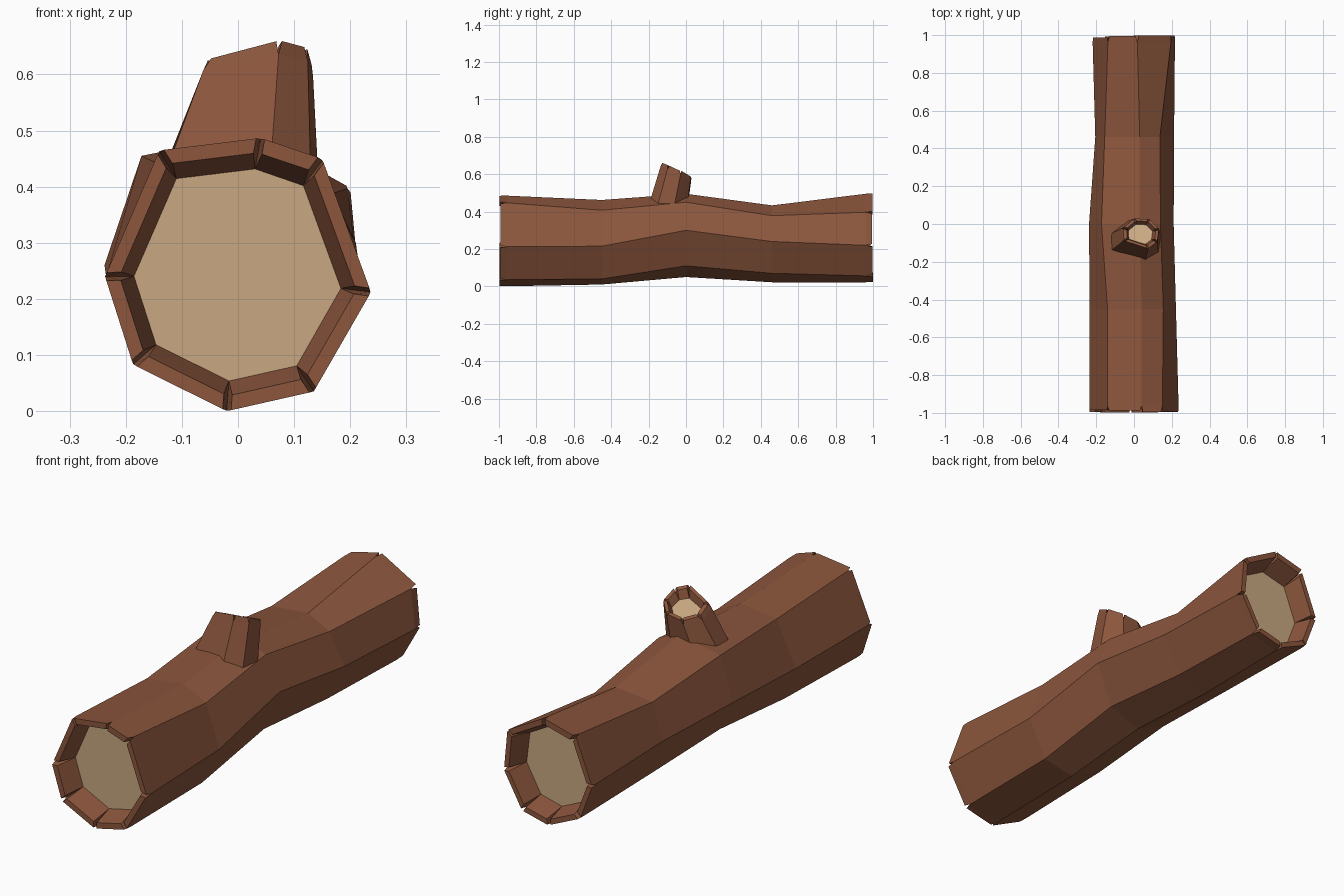
import bpy, bmesh, random
from math import cos, sin, radians
from mathutils import Vector

random.seed(4)
old = bpy.data.objects.get("Cube")
if old:
    bpy.data.objects.remove(old)


def material(name, rgb):
    m = bpy.data.materials.new(name)
    m.use_nodes = True
    colour = (*rgb, 1)
    m.diffuse_color = colour
    m.node_tree.nodes["Principled BSDF"].inputs["Base Color"].default_value = colour
    return m


BARK = material("bark brown", (0.262, 0.093, 0.046))
WOOD = material("cut wood tan", (0.58, 0.392, 0.22))


def centre(points):
    return sum(points, Vector()) / len(points)


def split_end(bm, ring, tips, depth, gap, rim):
    """Split bark lips around a recessed cut face; ring is the last body ring."""
    n = len(ring)
    base = [v.co.copy() for v in ring]
    mid, tip_mid = centre(base), centre(tips)
    out = (tip_mid - mid).normalized()
    floor_at = tip_mid - out * depth
    floor = [bm.verts.new(floor_at + (p - mid) * (1 - 2 * rim)) for p in base]
    bm.faces.new(floor).material_index = 1
    for i in range(n):
        j = (i + 1) % n
        along = (tips[j] - tips[i]).normalized() * gap
        slip = -out * random.uniform(0, depth * 0.16)
        a, b = tips[i] + along + slip, tips[j] - along + slip
        shrink = 1 - rim
        a_in = tip_mid + (tips[i] - tip_mid) * shrink + along + slip
        b_in = tip_mid + (tips[j] - tip_mid) * shrink - along + slip
        a, b, a_in, b_in = [bm.verts.new(p) for p in (a, b, a_in, b_in)]
        bm.faces.new((ring[i], ring[j], b, a))          # outer bark
        bm.faces.new((a, b, b_in, a_in))                # rim
        bm.faces.new((a_in, b_in, floor[j], floor[i]))  # inner wall
        bm.faces.new((ring[i], a, a_in, floor[i]))      # notch sides
        bm.faces.new((ring[j], floor[j], b_in, b))


def trunk(name, rings, depth, gap, rim, notch, both_ends):
    """Skin the rings, turning the end rings into split bark lips."""
    bm = bmesh.new()

    def pulled_in(end, inner):
        length = (centre(end) - centre(inner)).length
        return [p.lerp(q, notch / length) for p, q in zip(end, inner)]

    body = [list(r) for r in rings]
    body[-1] = pulled_in(rings[-1], rings[-2])
    if both_ends:
        body[0] = pulled_in(rings[0], rings[1])
    loops = [[bm.verts.new(p) for p in r] for r in body]
    n = len(loops[0])
    for lower, upper in zip(loops, loops[1:]):
        for i in range(n):
            j = (i + 1) % n
            bm.faces.new((lower[i], lower[j], upper[j], upper[i]))
    split_end(bm, loops[-1], rings[-1], depth, gap, rim)
    if both_ends:
        split_end(bm, loops[0], rings[0], depth, gap, rim)
    else:
        bm.faces.new(loops[0])
    bmesh.ops.recalc_face_normals(bm, faces=bm.faces)
    mesh = bpy.data.meshes.new(name)
    bm.to_mesh(mesh)
    bm.free()
    mesh.materials.append(BARK)
    mesh.materials.append(WOOD)
    obj = bpy.data.objects.new(name, mesh)
    bpy.context.collection.objects.link(obj)
    return obj


# Log: eight-sided sections from front to back, corners given as (x, z)
sections = {
    -1.0: [(-.14, .465), (.04, .487), (.15, .45), (.237, .212),
           (.135, .035), (-.02, 0), (-.187, .083), (-.237, .24)],
    -.45: [(-.14, .44), (.04, .462), (.155, .407), (.222, .215),
           (.135, .04), (-.02, .01), (-.18, .09), (-.235, .24)],
    0.0: [(-.172, .455), (.03, .495), (.14, .45), (.21, .3),
          (.13, .11), (-.02, .05), (-.17, .12), (-.238, .26)],
    .46: [(-.155, .415), (.03, .433), (.137, .378), (.212, .24),
          (.125, .07), (-.015, .022), (-.16, .1), (-.205, .25)],
    1.0: [(-.137, .46), (.017, .5), (.2, .398), (.217, .218),
          (.125, .055), (-.01, .022), (-.16, .09), (-.22, .25)],
}
log_rings = [[Vector((x, y, z)) for x, z in ring] for y, ring in sections.items()]
trunk("log", log_rings, depth=.1, gap=.008, rim=.11, notch=.04, both_ends=True)

# Branch stub: leaning, tapered, with a tilted cut
angles = [radians(a) for a in (206, 292, 330, 17, 64, 111, 159)]
foot = [Vector((.15 * cos(a), -.1 + .115 * sin(a), .41)) for a in angles]
tip = []
for a in angles:
    x, y = .1 * cos(a), .085 * sin(a)
    tip.append(Vector((.037 + x, -.05 + y, .622 - .5 * y + .1 * x)))
trunk("branch_stub", [foot, tip], depth=.035, gap=.006, rim=.18, notch=.025,
      both_ends=False)
